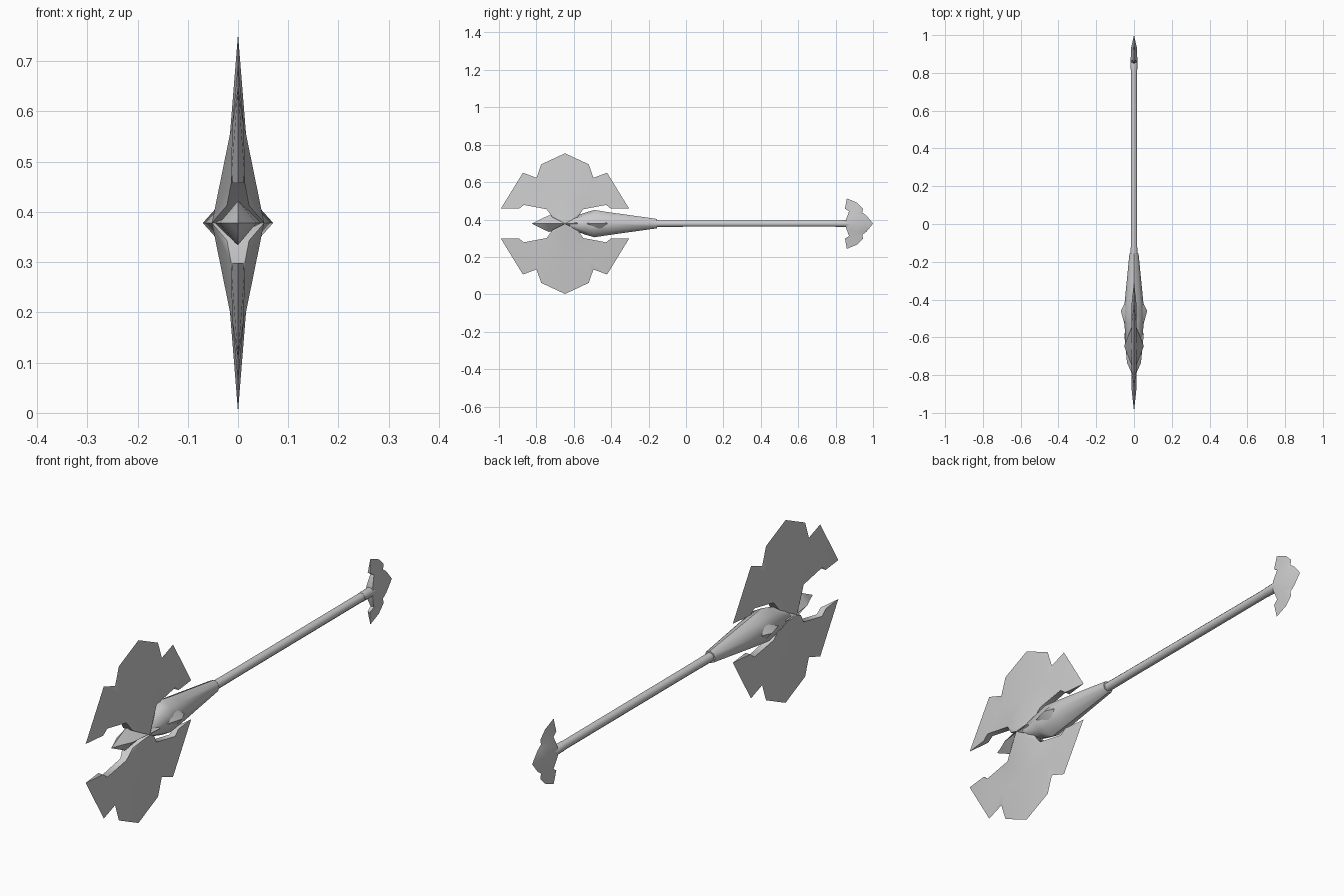
import bpy, bmesh
from math import cos, sin, pi, radians

cube = bpy.data.objects.get("Cube")
if cube:
    bpy.data.objects.remove(cube)

AXIS_Z = 0.378
HEAD_Y = -0.647

steel = bpy.data.materials.new("grey steel")
steel.use_nodes = True
GREY = (0.6, 0.6, 0.6, 1)
steel.diffuse_color = GREY
steel.node_tree.nodes["Principled BSDF"].inputs["Base Color"].default_value = GREY


def finish(bm, name, y=0.0, mirror=None, angle=40):
    bmesh.ops.recalc_face_normals(bm, faces=bm.faces)
    mesh = bpy.data.meshes.new(name)
    bm.to_mesh(mesh)
    bm.free()
    mesh.materials.append(steel)
    obj = bpy.data.objects.new(name, mesh)
    obj.location = (0, y, AXIS_Z)
    bpy.context.collection.objects.link(obj)
    bpy.ops.object.select_all(action='DESELECT')
    obj.select_set(True)
    bpy.context.view_layer.objects.active = obj
    if mirror:
        mod = obj.modifiers.new("mirror", 'MIRROR')
        mod.use_axis = mirror
        mod.merge_threshold = 0.0005
        bpy.ops.object.modifier_apply(modifier=mod.name)
    bpy.ops.object.shade_smooth_by_angle(angle=radians(angle))
    return obj


def loft(name, rings, sides, turn=0.0, angle=50):
    """Elliptical rings (y, half width, half height) joined along the handle axis."""
    bm = bmesh.new()
    loops = []
    for y, w, h in rings:
        angles = [2 * pi * (i + turn) / sides for i in range(sides)]
        loops.append([bm.verts.new((w * cos(a), y, h * sin(a))) for a in angles])
    for a, b in zip(loops, loops[1:]):
        for i in range(sides):
            j = (i + 1) % sides
            bm.faces.new((a[i], a[j], b[j], b[i]))
    bm.faces.new(loops[0])
    bm.faces.new(loops[-1])
    bmesh.ops.remove_doubles(bm, verts=bm.verts, dist=0.0002)
    return finish(bm, name, angle=angle)


def plate(name, points, faces, rim, y, mirror):
    """One side of a bevelled plate; the rim is walled down to the x = 0 plane."""
    bm = bmesh.new()
    v = {k: bm.verts.new((x, d, h)) for k, (d, h, x) in points.items()}
    for f in faces.split():
        bm.faces.new([v[k] for k in f])
    flat = {k: bm.verts.new((0, v[k].co.y, v[k].co.z)) for k in rim}
    for a, b in zip(rim, rim[1:]):
        bm.faces.new((v[a], v[b], flat[b], flat[a]))
    bmesh.ops.remove_doubles(bm, verts=bm.verts, dist=0.0002)
    return finish(bm, name, y, mirror, 50)


# Double axe blade: one eighth of it, mirrored on all axes
blade = {
    "A": (.343, .080, 0), "B": (.225, .272, 0), "C": (.152, .245, 0),
    "D": (.127, .317, 0), "E": (0, .376, 0),
    "P": (.245, .080, .011), "Q": (.220, .100, .013), "R": (.098, .077, .014),
    "S": (.068, .035, .022), "T": (0, 0, .052),
    "M": (0, .177, .016), "N": (.130, .190, .012),
}
plate("axe_blades", blade, "APQB BQNC QRN CND DNME NRM RST RTM",
      "APQRST", HEAD_Y, (True, True, True))

# Small winged pommel blade
pommel = {
    "a": (.860, .135, 0), "b": (.915, .112, 0), "c": (.947, .080, 0),
    "d": (.942, .060, 0), "e": (.965, .043, 0), "f": (1.0, 0, 0),
    "p": (.850, .080, .005), "q": (.872, .066, .008),
    "r": (.855, .022, .014), "t": (.855, 0, .018),
    "m": (.910, .045, .011), "n": (.930, 0, .016),
}
plate("pommel_wings", pommel, "apqb bqmc cmd dme emnf qrm rtnm",
      "apqrt", 0, (True, False, True))

# Handle, from thin shaft to flared socket
loft("shaft", [(-.20, .019, .019), (0, .018, .018), (.86, .017, .018)], 8, .5)
loft("shaft_collar", [(.80, .018, .019), (.86, .020, .020), (.90, .012, .012)], 8, .5)
loft("socket", [(-.155, .024, .025), (-.42, .050, .062), (-.49, .052, .073),
                (-.535, .050, .060), (-.62, .045, .030)], 8)

# Front spike and the two side studs
loft("front_spike", [(-.58, .052, .030), (-.735, .037, .044),
                     (-.78, .017, .022), (-.825, 0, 0)], 4)
bm = bmesh.new()
tip = bm.verts.new((.07, -.46, 0))
base = [bm.verts.new(p) for p in ((.04, -.40, 0), (.045, -.46, .028),
                                  (.045, -.55, 0), (.045, -.46, -.028))]
for i in range(4):
    bm.faces.new((base[i], base[(i + 1) % 4], tip))
bm.faces.new(base)
finish(bm, "side_studs", 0, (True, False, False))
